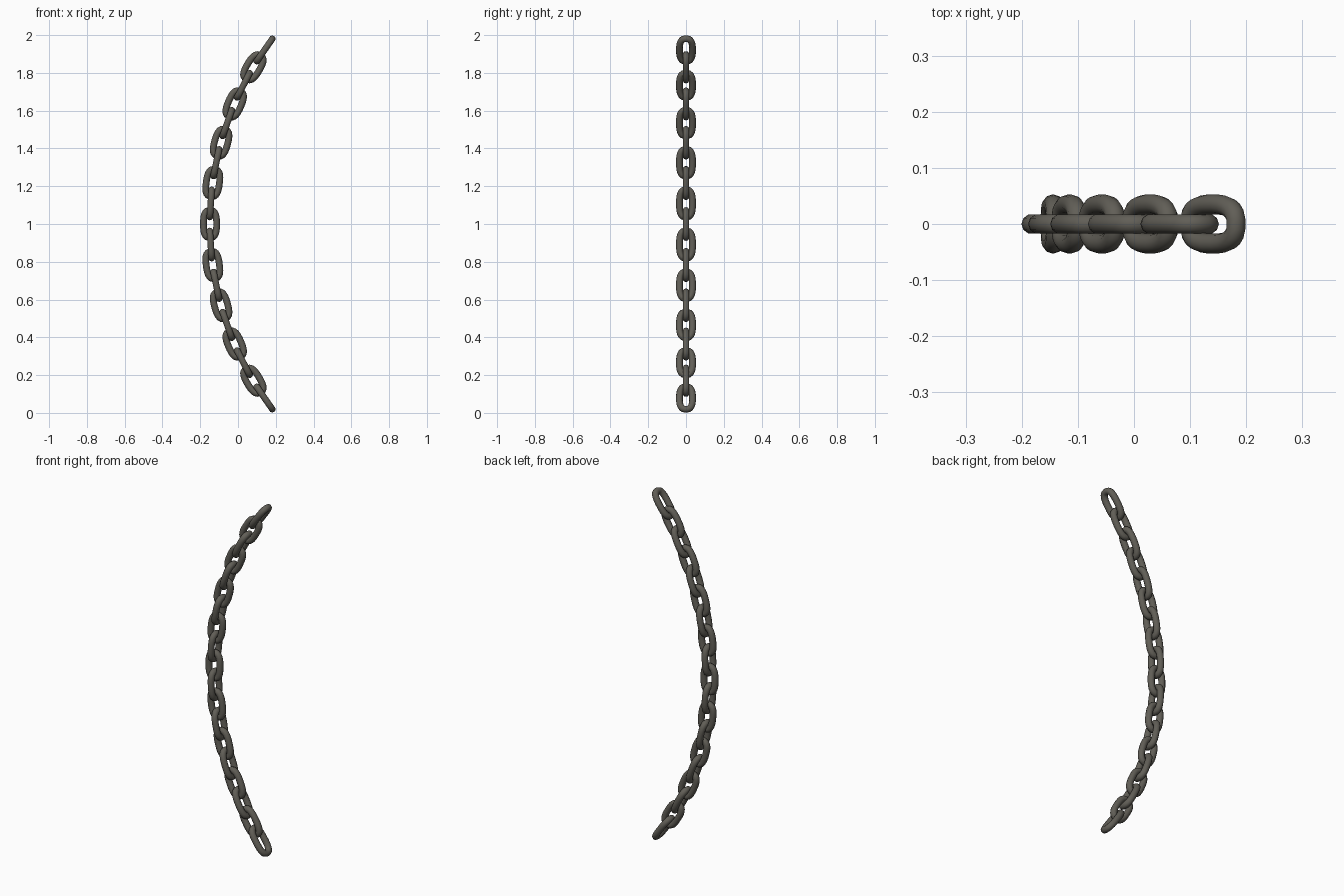
import bpy, bmesh
from math import sin, cos, pi, copysign
from mathutils import Matrix, Vector

if "Cube" in bpy.data.objects:
    bpy.data.objects.remove(bpy.data.objects["Cube"])

COUNT = 19                      # links in the chain
RADIUS, HALF_ANGLE = 1.615, 0.607   # arc the link centres follow
MID_X = -0.148                  # leftmost link centre
HALF_W, HALF_L, WIRE = 0.035, 0.0725, 0.0178
SEG, SIDES, POWER = 24, 10, 2.7

metal = bpy.data.materials.new("dark_metal")
metal.diffuse_color = (0.12, 0.113, 0.095, 1)
metal.use_nodes = True
metal.node_tree.nodes["Principled BSDF"].inputs["Base Color"].default_value = metal.diffuse_color


def path(t):
    """Rounded oval centreline of one link, in the local XZ plane."""
    c, s = cos(t), sin(t)
    return Vector((copysign(abs(c) ** (2 / POWER), c) * HALF_W, 0,
                   copysign(abs(s) ** (2 / POWER), s) * HALF_L))


def link_mesh():
    """Sweep a round wire along the closed oval."""
    bm = bmesh.new()
    pts = [path(2 * pi * (i + 0.5) / SEG) for i in range(SEG)]
    rings = []
    for i, p in enumerate(pts):
        tangent = (pts[(i + 1) % SEG] - pts[i - 1]).normalized()
        out = Vector((tangent.z, 0, -tangent.x))
        rings.append([bm.verts.new(p + out * WIRE * cos(a) + Vector((0, WIRE * sin(a), 0)))
                      for a in (2 * pi * k / SIDES for k in range(SIDES))])
    for i in range(SEG):
        a, b = rings[i], rings[(i + 1) % SEG]
        for k in range(SIDES):
            n = (k + 1) % SIDES
            bm.faces.new((a[k], b[k], b[n], a[n]))
    bmesh.ops.recalc_face_normals(bm, faces=bm.faces)
    for f in bm.faces:
        f.smooth = True
    me = bpy.data.meshes.new("chain_link")
    bm.to_mesh(me)
    bm.free()
    me.materials.append(metal)
    return me


# Links along the arc, every other one turned a quarter
mesh = link_mesh()
for i in range(COUNT):
    a = HALF_ANGLE * (2 * i / (COUNT - 1) - 1)
    pos = Vector((MID_X + RADIUS * (1 - cos(a)), 0, 1 + RADIUS * sin(a)))
    ob = bpy.data.objects.new(f"chain_link_{i + 1:02d}", mesh)
    bpy.context.collection.objects.link(ob)
    turn = Matrix.Rotation(pi / 2 if i % 2 == 0 else 0, 4, 'Z')
    ob.matrix_world = Matrix.Translation(pos) @ Matrix.Rotation(a, 4, 'Y') @ turn
